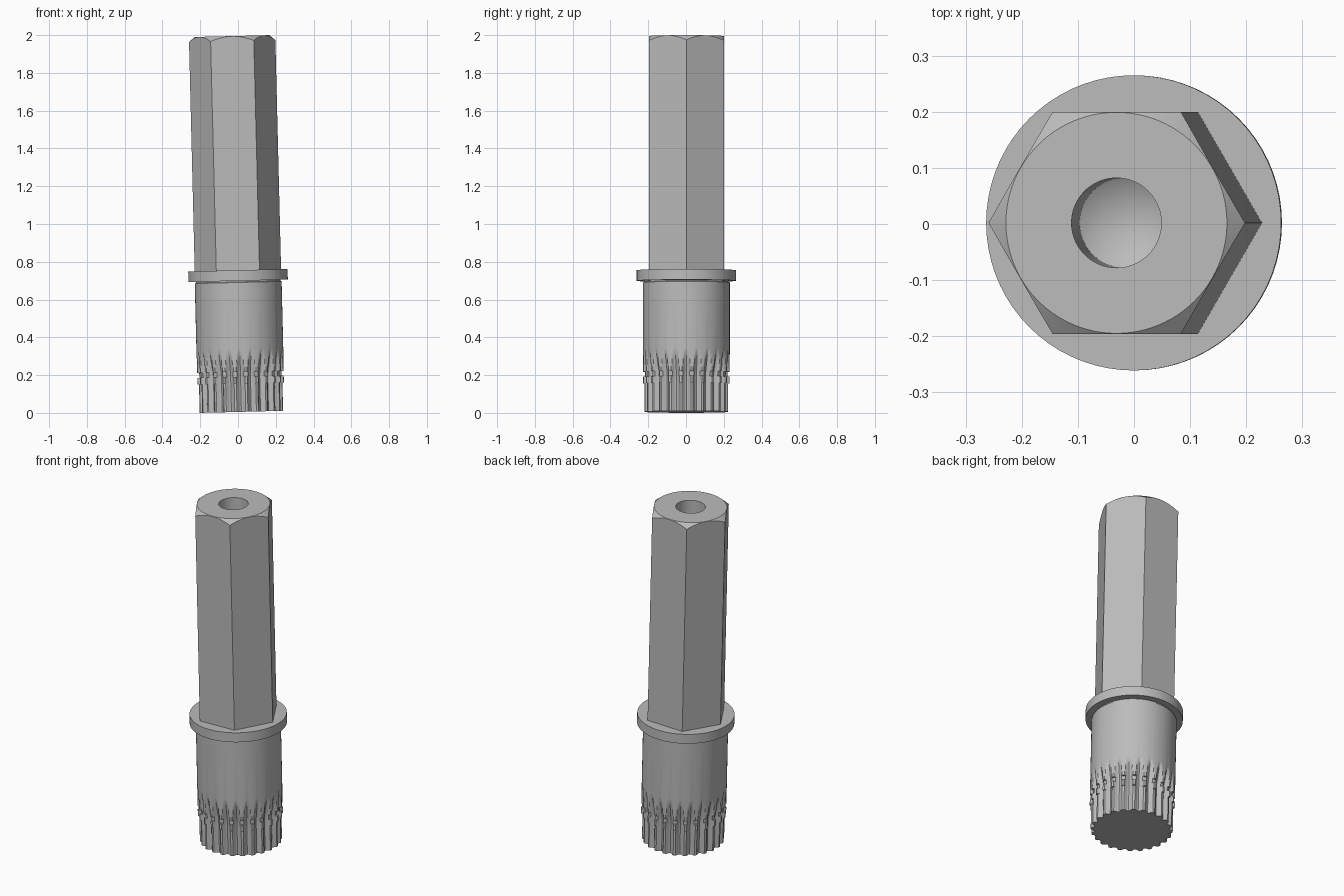
import bpy, bmesh, math
from mathutils import Matrix

if "Cube" in bpy.data.objects:
    bpy.data.objects.remove(bpy.data.objects["Cube"])

TILT = math.radians(-1.42)      # the whole bit leans slightly to -x
PLACE = Matrix.Translation((0.018, 0.002, 0.0055)) @ Matrix.Rotation(TILT, 4, 'Y')
LENGTH = 1.99
TEETH = 24

steel = bpy.data.materials.new("steel_grey")
steel.diffuse_color = (0.5, 0.5, 0.5, 1)
steel.use_nodes = True
steel.node_tree.nodes["Principled BSDF"].inputs["Base Color"].default_value = steel.diffuse_color


def lathe(name, rings, n, cap_first=False, cap_last=False, closed=False):
    """Skin a stack of rings; each ring maps an angle to (radius, height)."""
    bm = bmesh.new()
    rows = []
    for ring in rings:
        row = []
        for i in range(n):
            a = 2 * math.pi * i / n
            r, z = ring(a) if callable(ring) else ring
            row.append(bm.verts.new((r * math.cos(a), r * math.sin(a), z)))
        rows.append(row)
    pairs = list(zip(rows, rows[1:]))
    if closed:
        pairs.append((rows[-1], rows[0]))
    for lo, hi in pairs:
        for i in range(n):
            j = (i + 1) % n
            bm.faces.new((lo[i], lo[j], hi[j], hi[i]))
    if cap_first:
        bm.faces.new(rows[0][::-1])
    if cap_last:
        bm.faces.new(rows[-1])
    bmesh.ops.remove_doubles(bm, verts=bm.verts, dist=1e-5)
    bmesh.ops.dissolve_degenerate(bm, edges=bm.edges, dist=1e-5)
    mesh = bpy.data.meshes.new(name)
    bm.to_mesh(mesh)
    bm.free()
    ob = bpy.data.objects.new(name, mesh)
    ob.data.materials.append(steel)
    ob.matrix_world = PLACE
    bpy.context.collection.objects.link(ob)
    bpy.context.view_layer.objects.active = ob
    ob.select_set(True)
    bpy.ops.object.shade_smooth_by_angle(angle=math.radians(25))
    ob.select_set(False)
    return ob


# Hexagonal shank with chamfered end and drilled centre hole
APOTHEM, END_R, DROP = 0.198, 0.197, 0.026
CORNER = APOTHEM / math.cos(math.pi / 6)


def hex_r(a):
    sector = math.pi / 3
    return APOTHEM / math.cos(a % sector - sector / 2)


def chamfer(a):
    r = hex_r(a)
    return r, LENGTH - DROP * (r - END_R) / (CORNER - END_R)


lathe("hex_shank", [
    lambda a: (hex_r(a), 0.745),
    chamfer,
    (END_R, LENGTH),
    (0.08, LENGTH),
    (0.08, LENGTH - 0.58),
    (0.0, LENGTH - 0.63),
], 96)

# Flange collar
lathe("collar", [(0.18, 0.694), (0.263, 0.694), (0.263, 0.75), (0.18, 0.75)],
      72, closed=True)

# Splined body: grooves of parabolic section that run out upwards to a point
BODY_R, DEPTH, HALF_W = 0.23, 0.027, 0.40
RUN_TOP, RUN_LOW = 0.335, 0.20


def spline(radius, z):
    def ring(a):
        pitch = a * TEETH / (2 * math.pi)
        off = abs(pitch - round(pitch)) / HALF_W
        t = min(1, max(0, (RUN_TOP - z) / (RUN_TOP - RUN_LOW)))
        groove = BODY_R - DEPTH * t + DEPTH * off * off
        return min(radius, groove), z
    return ring


rings = [spline(0.222, 0.0), spline(0.222, 0.15),       # lower end
         spline(BODY_R, 0.15), spline(BODY_R, 0.186),   # raised ring
         spline(0.219, 0.186), spline(0.219, 0.212)]    # narrow neck
steps = 12
rings += [spline(BODY_R, 0.212 + (RUN_TOP - 0.212) * k / steps)
          for k in range(steps + 1)]
rings += [(BODY_R, 0.685), (0.224, 0.688), (0.224, 0.70)]
lathe("splined_body", rings, TEETH * 10, cap_first=True)
